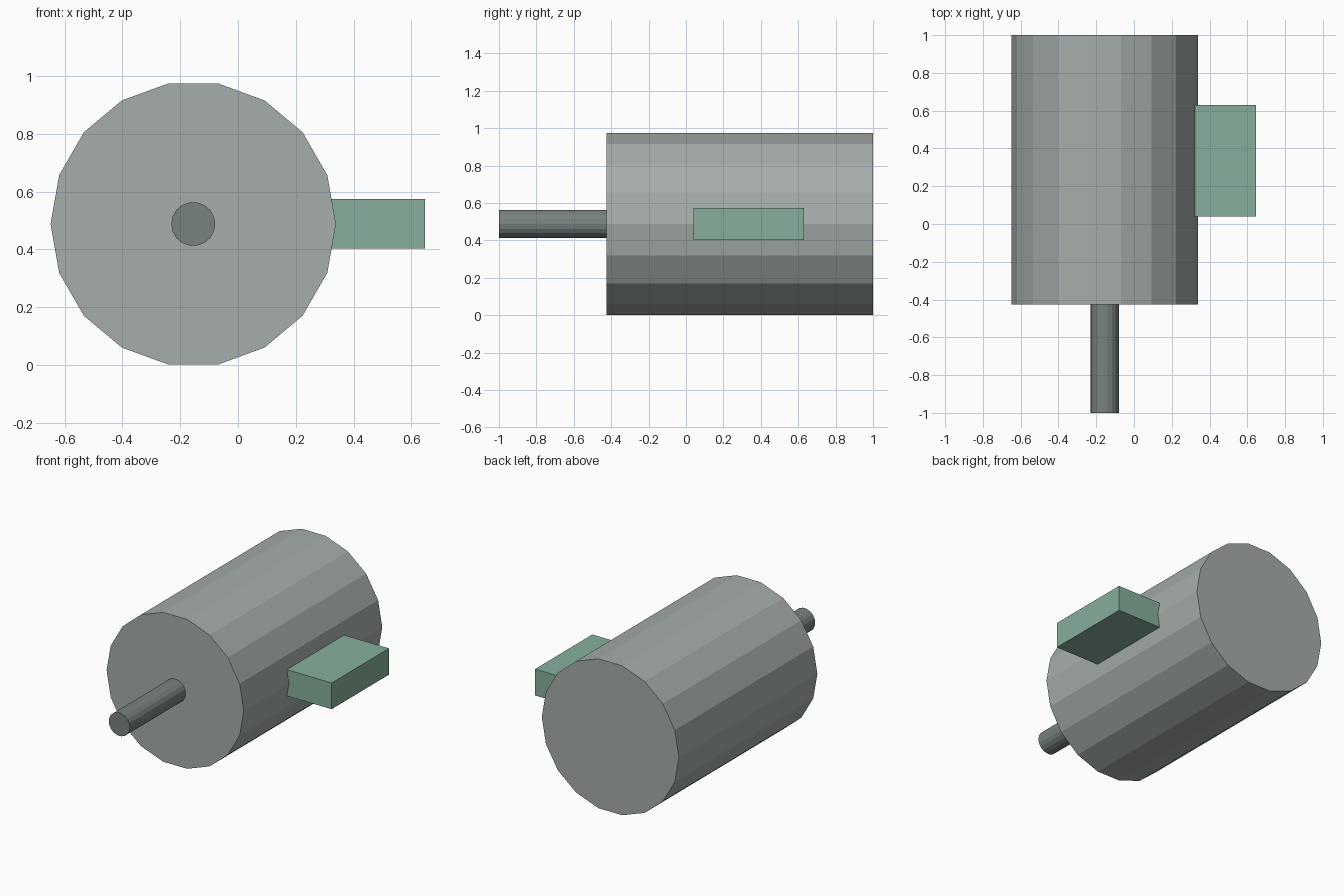
import bpy
import math
from mathutils import Matrix

if "Cube" in bpy.data.objects:
    bpy.data.objects.remove(bpy.data.objects["Cube"])

SIDES = 18
AXIS_X, AXIS_Z = -0.155, 0.4875


def material(name, color):
    m = bpy.data.materials.new(name)
    m.diffuse_color = (*color, 1.0)
    m.use_nodes = True
    m.node_tree.nodes["Principled BSDF"].inputs["Base Color"].default_value = m.diffuse_color
    return m


body_grey = material("body grey", (0.38, 0.42, 0.41))
shaft_grey = material("shaft dark grey", (0.19, 0.225, 0.215))
box_green = material("box green", (0.24, 0.43, 0.33))


def rod(name, radius, y0, y1, mat):
    """Flat-faced cylinder along y with a corner pointing to +x."""
    bpy.ops.mesh.primitive_cylinder_add(vertices=SIDES, radius=radius, depth=y1 - y0)
    ob = bpy.context.object
    ob.name = name
    # put a corner on the x axis, then lay the cylinder along y
    ob.data.transform(Matrix.Rotation(math.radians(90), 4, 'X') @
                      Matrix.Rotation(math.radians(90), 4, 'Z'))
    ob.location = (AXIS_X, (y0 + y1) / 2, AXIS_Z)
    ob.data.materials.append(mat)
    return ob


def block(name, lo, hi, mat):
    bpy.ops.mesh.primitive_cube_add(size=1)
    ob = bpy.context.object
    ob.name = name
    ob.data.transform(Matrix.Diagonal([b - a for a, b in zip(lo, hi)] + [1]))
    ob.location = [(a + b) / 2 for a, b in zip(lo, hi)]
    ob.data.materials.append(mat)
    return ob


# motor housing
rod("motor_body", 0.494, -0.425, 1.0, body_grey)
# drive shaft out of the front face
rod("drive_shaft", 0.076, -1.0, -0.42, shaft_grey)
# terminal box on the right side, sunk slightly into the housing
block("terminal_box", (0.28, 0.04, 0.403), (0.647, 0.63, 0.574), box_green)
